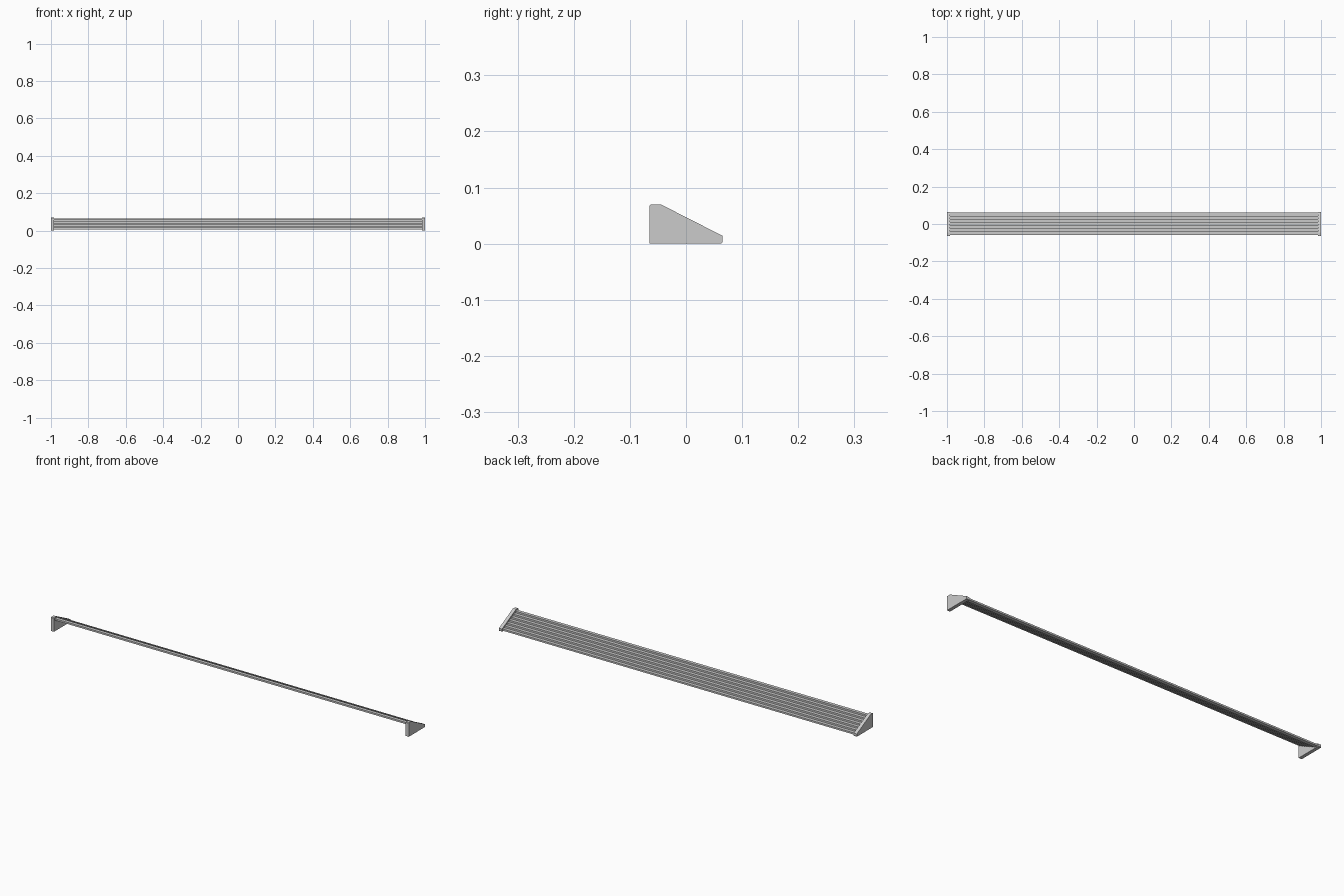
import bpy
import bmesh

cube = bpy.data.objects.get("Cube")
if cube:
    bpy.data.objects.remove(cube, do_unlink=True)

grey = bpy.data.materials.new("light_grey")
grey.use_nodes = True
colour = (0.6, 0.6, 0.6, 1)
grey.diffuse_color = colour
grey.node_tree.nodes["Principled BSDF"].inputs["Base Color"].default_value = colour


def extrude_profile(name, profile, x0, x1):
    """Solid from a closed (y, z) profile running from x0 to x1."""
    bm = bmesh.new()
    face = bm.faces.new([bm.verts.new((x0, y, z)) for y, z in profile])
    result = bmesh.ops.extrude_face_region(bm, geom=[face])
    moved = [v for v in result["geom"] if isinstance(v, bmesh.types.BMVert)]
    bmesh.ops.translate(bm, verts=moved, vec=(x1 - x0, 0, 0))
    bmesh.ops.recalc_face_normals(bm, faces=bm.faces)
    mesh = bpy.data.meshes.new(name)
    bm.to_mesh(mesh)
    bm.free()
    mesh.materials.append(grey)
    obj = bpy.data.objects.new(name, mesh)
    bpy.context.collection.objects.link(obj)
    return obj


# Wedge-shaped end brackets
BRACKET = [(-0.065, 0), (0.063, 0), (0.065, 0.002), (0.065, 0.014),
           (-0.045, 0.07), (-0.063, 0.07), (-0.065, 0.068)]
INNER = 0.983
extrude_profile("left_bracket", BRACKET, INNER, 1)
extrude_profile("right_bracket", BRACKET, -1, -INNER)

# Stepped horizontal slats descending towards the back
COUNT = 7
DEPTH, HEIGHT = 0.017, 0.0085
for i in range(COUNT):
    y = -0.058 + i * DEPTH
    top = 0.064 - i * HEIGHT
    low = top - HEIGHT
    extrude_profile(f"slat_{i + 1}",
                    [(y, low), (y + DEPTH, low), (y + DEPTH, top), (y, top)],
                    -INNER, INNER)
